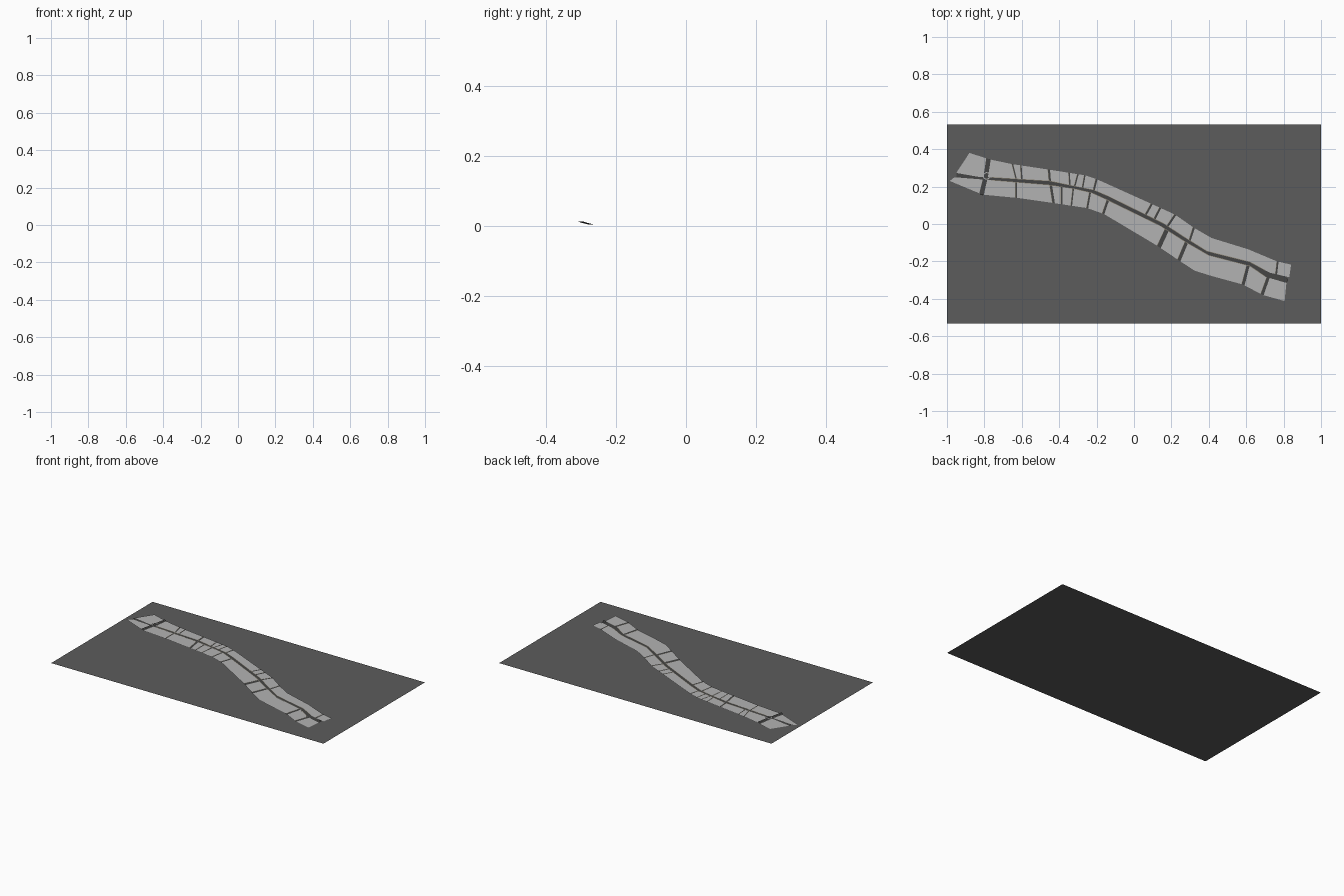
import bpy, math

if "Cube" in bpy.data.objects:
    bpy.data.objects.remove(bpy.data.objects["Cube"])

def material(name, col):
    m = bpy.data.materials.new(name)
    m.diffuse_color = (*col, 1)
    m.use_nodes = True
    m.node_tree.nodes["Principled BSDF"].inputs["Base Color"].default_value = m.diffuse_color
    return m

GROUND = material("ground grey", (0.107, 0.107, 0.107))
PLOT = material("plot light grey", (0.45, 0.45, 0.45))
ROAD = material("road dark grey", (0.06, 0.06, 0.058))
KERB = material("kerb beige", (0.27, 0.24, 0.18))

def build(name, polys, mat):
    """Flat object from polygons, each a list of 3D points."""
    verts, faces = [], []
    for p in polys:
        area = sum(a[0] * b[1] - b[0] * a[1] for a, b in zip(p, p[1:] + p[:1]))
        p = p if area > 0 else p[::-1]
        faces.append(list(range(len(verts), len(verts) + len(p))))
        verts += p
    me = bpy.data.meshes.new(name)
    me.from_pydata(verts, [], faces)
    me.materials.append(mat)
    ob = bpy.data.objects.new(name, me)
    bpy.context.collection.objects.link(ob)
    return ob

def at(line, x):
    """Point on a polyline at a given x."""
    for (x0, y0), (x1, y1) in zip(line, line[1:]):
        if x <= x1:
            break
    return (x, y0 + (y1 - y0) * (x - x0) / (x1 - x0))

def part(line, a, b):
    return [at(line, a)] + [p for p in line if a + .002 < p[0] < b - .002] + [at(line, b)]

def lift(pts, z):
    return [(x, y, z) for x, y in pts]

def ribbon(pts, w, z):
    """Quads of width w along a path."""
    out = []
    for (x0, y0), (x1, y1) in zip(pts, pts[1:]):
        d = math.hypot(x1 - x0, y1 - y0)
        nx, ny = -(y1 - y0) / d * w / 2, (x1 - x0) / d * w / 2
        out.append(lift([(x0 + nx, y0 + ny), (x0 - nx, y0 - ny),
                         (x1 - nx, y1 - ny), (x1 + nx, y1 + ny)], z))
    return out

# outlines of the two plot rows, either side of the main road
up_out = [(-.88, .38), (-.77, .345), (-.65, .32), (-.45, .29), (-.26, .26), (-.2, .24), (.095, .107),
          (.22, .05), (.32, -.02), (.415, -.075), (.61, -.135), (.765, -.2), (.84, -.217)]
up_in = [(-.95, .273), (-.82, .25), (-.77, .25), (-.45, .23), (-.345, .208), (-.215, .182), (-.14, .15),
         (.155, .005), (.27, -.07), (.39, -.145), (.62, -.203), (.725, -.26), (.83, -.285)]
lo_in = [(-.96, .25), (-.81, .238), (-.45, .208), (-.315, .187), (-.225, .166), (-.155, .134),
         (.14, -.01), (.275, -.096), (.4, -.168), (.62, -.225), (.705, -.283), (.815, -.315)]
lo_out = [(-.985, .23), (-.81, .157), (-.62, .139), (-.43, .112), (-.25, .085), (-.16, .053),
          (.127, -.118), (.245, -.198), (.325, -.25), (.415, -.278), (.58, -.323), (.69, -.38), (.805, -.412)]

# side streets: outer x, inner x, half width
up_cuts = [(-.778, -.793, .012), (-.65, -.63, .004), (-.605, -.6, .004), (-.455, -.45, .006),
           (-.347, -.343, .004), (-.3, -.317, .004), (-.263, -.275, .004), (-.2, -.215, .005),
           (.095, .063, .005), (.14, .11, .005), (.22, .18, .005), (.32, .298, .005), (.768, .76, .005)]
lo_cuts = [(-.815, -.797, .012), (-.63, -.63, .004), (-.43, -.445, .007), (-.387, -.387, .004),
           (-.335, -.325, .004), (-.25, -.235, .005), (-.165, -.14, .006), (.133, .175, .01),
           (.24, .28, .008), (.583, .61, .008), (.685, .717, .008)]

# ground sheet
build("ground", [lift([(-1, -.532), (1, -.532), (1, .532), (-1, .532)], 0)], GROUND)

plots, streets, kerbs = [], [], []
for outer, inner, cuts in ((up_out, up_in, up_cuts), (lo_out, lo_in, lo_cuts)):
    ends = [(outer[0][0], inner[0][0], 0)] + cuts + [(outer[-1][0], inner[-1][0], 0)]
    for (o0, i0, w0), (o1, i1, w1) in zip(ends, ends[1:]):
        plots.append(lift(part(outer, o0 + w0, o1 - w1) + part(inner, i0 + w0, i1 - w1)[::-1], .006))
    for o, i, w in cuts:
        streets.append(lift([at(outer, o - w), at(outer, o + w), at(inner, i + w), at(inner, i - w)], .006))
        if w < .012:
            kerbs += ribbon([at(outer, o - w), at(inner, i - w)], .002, .0075)
    kerbs += ribbon(part(inner, -.76, .7), .003, .0075)
build("plots", plots, PLOT)
build("side_streets", streets, ROAD)
build("kerbs", kerbs, KERB)

# main road fills the gap between the two rows
xs = sorted({p[0] for p in up_in[1:-1] + lo_in[1:-1]} | {-.95, .815})
build("main_road", [lift([at(up_in, a), at(up_in, b), at(lo_in, b), at(lo_in, a)], .006)
                    for a, b in zip(xs, xs[1:])], ROAD)

# raised deck of the wide crossing and of the last stretch of road
a, m, b = (-.815, .155), (-.795, .245), (-.775, .345)
build("crossing_deck", ribbon([a, m, b], .016, .011), ROAD)
ends = [(.7, -.272, .004), (.76, -.288, .008), (.82, -.3, .012)]
build("end_deck", [[(x0, y0 - .008, z0), (x1, y1 - .008, z1), (x1, y1 + .008, z1), (x0, y0 + .008, z0)]
                   for (x0, y0, z0), (x1, y1, z1) in zip(ends, ends[1:])], ROAD)

# small ring island at the junction
ring = [(-.788 + math.cos(i * math.pi / 6) * .018, .257 + math.sin(i * math.pi / 6) * .018) for i in range(13)]
build("junction_ring", ribbon(ring, .005, .012), PLOT)
